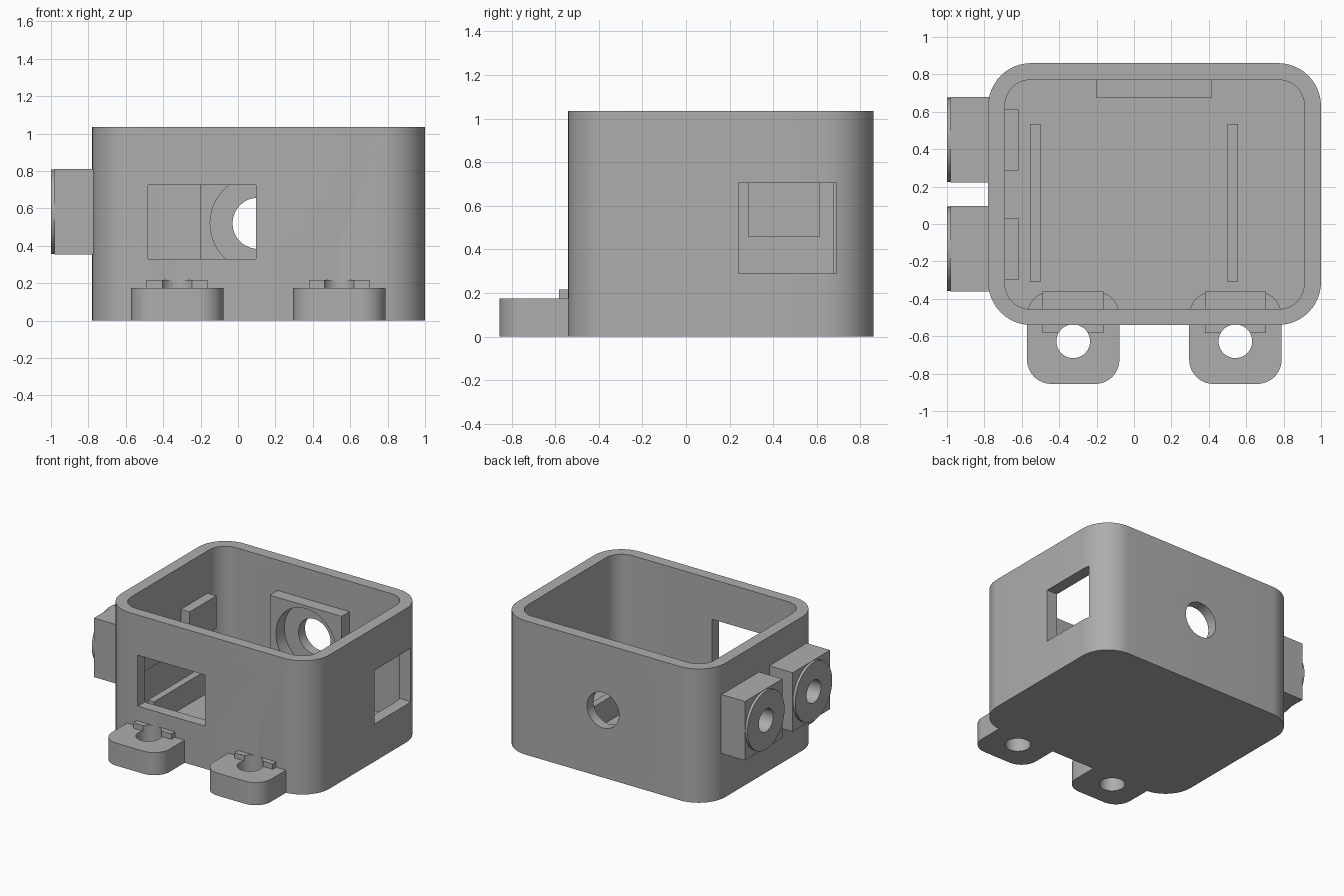
import bpy, bmesh, math
from mathutils import Matrix, Vector

if "Cube" in bpy.data.objects:
    bpy.data.objects.remove(bpy.data.objects["Cube"])

grey = bpy.data.materials.new("plain_grey")
grey.use_nodes = True
COLOUR = (0.42, 0.42, 0.42, 1)
grey.diffuse_color = COLOUR
grey.node_tree.nodes["Principled BSDF"].inputs["Base Color"].default_value = COLOUR

parts, cutters = [], []


def add(name, bm, cutter=False):
    bmesh.ops.recalc_face_normals(bm, faces=bm.faces)
    mesh = bpy.data.meshes.new(name)
    bm.to_mesh(mesh)
    bm.free()
    mesh.materials.append(grey)
    obj = bpy.data.objects.new(name, mesh)
    bpy.context.collection.objects.link(obj)
    (cutters if cutter else parts).append(obj)
    obj.hide_render = cutter
    return obj


def box(name, x, y, z, cutter=False):
    bm = bmesh.new()
    bmesh.ops.create_cube(bm, size=1)
    for v in bm.verts:
        v.co = Vector([(r[0] + r[1]) / 2 + c * (r[1] - r[0])
                       for r, c in zip((x, y, z), v.co)])
    return add(name, bm, cutter)


def rounded_box(name, x, y, z, radius, cutter=False, steps=12):
    """Upright prism with rounded vertical corners."""
    bm = bmesh.new()
    ring = []
    corners = ((x[1], y[1], -1, -1), (x[0], y[1], 1, -1),
               (x[0], y[0], 1, 1), (x[1], y[0], -1, 1))
    for i, (cx, cy, sx, sy) in enumerate(corners):
        for k in range(steps + 1):
            a = (i + k / steps) * math.pi / 2
            ring.append(bm.verts.new((cx + radius * (sx + math.cos(a)),
                                      cy + radius * (sy + math.sin(a)), z[0])))
    face = bm.faces.new(ring)
    top = bmesh.ops.extrude_face_region(bm, geom=[face])["geom"]
    bmesh.ops.translate(bm, vec=(0, 0, z[1] - z[0]),
                        verts=[g for g in top if isinstance(g, bmesh.types.BMVert)])
    return add(name, bm, cutter)


def cylinder(name, axis, start, end, centre, radius, cutter=False):
    """Cylinder along an axis; centre gives the other two coordinates in order."""
    bm = bmesh.new()
    bmesh.ops.create_cone(bm, cap_ends=True, segments=48, radius1=radius,
                          radius2=radius, depth=end - start)
    turn = {"X": Matrix.Rotation(math.pi / 2, 4, "Y"),
            "Y": Matrix.Rotation(math.pi / 2, 4, "X"), "Z": Matrix()}[axis]
    place = list(centre)
    place.insert("XYZ".index(axis), (start + end) / 2)
    bmesh.ops.transform(bm, matrix=Matrix.Translation(place) @ turn, verts=bm.verts)
    return add(name, bm, cutter)


def cut(obj, *tools):
    for tool in tools:
        mod = obj.modifiers.new("cut", "BOOLEAN")
        mod.operation = "DIFFERENCE"
        mod.solver = "EXACT"
        mod.object = tool


# Open box with two windows and a round port in the back wall
shell = rounded_box("housing", (-0.78, 1), (-0.54, 0.86), (0, 1.035), 0.23)
cavity = rounded_box("cavity_cutter", (-0.69, 0.91), (-0.455, 0.77), (0.09, 1.2), 0.135, True)
front_window = box("front_window_cutter", (-0.48, 0.095), (-0.7, -0.4), (0.33, 0.725), True)
side_window = box("side_window_cutter", (0.8, 1.1), (0.24, 0.69), (0.29, 0.705), True)
port = cylinder("port_cutter", "Y", 0.6, 1, (0.108, 0.52), 0.137, True)
recess = cylinder("recess_cutter", "Y", 0.6, 0.78, (0.108, 0.52), 0.257, True)
cut(shell, cavity, front_window, side_window, port, recess)

# Reinforcing plate behind the port
plate = box("port_plate", (-0.2, 0.415), (0.675, 0.775), (0.24, 0.8))
cut(plate, recess)

# Side bosses, each with a raised ring, a blind hole and an inner pad
for label, y in (("back", 0.45), ("front", -0.133)):
    bore = cylinder(label + "_bore_cutter", "X", -1.1, -0.65, (y, 0.582), 0.088, True)
    boss = box(label + "_boss", (-0.98, -0.74), (y - 0.229, y + 0.229), (0.354, 0.81))
    ring = cylinder(label + "_boss_ring", "X", -1, -0.97, (y, 0.582), 0.226)
    pad = box(label + "_inner_pad", (-0.72, -0.615), (y - 0.163, y + 0.163), (0.457, 0.707))
    for obj in (shell, boss, ring, pad):
        cut(obj, bore)

# Mounting tabs with a stepped strip and a screw hole
for label, x in (("right", -0.325), ("left", 0.542)):
    hole = cylinder(label + "_screw_cutter", "Z", -0.2, 0.4, (x, -0.627), 0.09, True)
    tab = rounded_box(label + "_tab", (x - 0.247, x + 0.247), (-0.855, -0.36), (0, 0.175), 0.13)
    strip = box(label + "_tab_strip", (x - 0.163, x + 0.163), (-0.583, -0.36), (0.15, 0.217))
    for obj in (shell, tab, strip):
        cut(obj, hole)

# Rails on the floor
for label, x in (("right", -0.528), ("left", 0.528)):
    box(label + "_rail", (x - 0.027, x + 0.027), (-0.31, 0.535), (0.08, 0.27))

# Bake the cuts, drop the cutters, smooth the curved walls
depsgraph = bpy.context.evaluated_depsgraph_get()
baked = [bpy.data.meshes.new_from_object(p.evaluated_get(depsgraph)) for p in parts]
for part, mesh in zip(parts, baked):
    part.modifiers.clear()
    part.data = mesh
for tool in cutters:
    bpy.data.objects.remove(tool)
bpy.ops.object.select_all(action="DESELECT")
for part in parts:
    part.select_set(True)
bpy.context.view_layer.objects.active = shell
bpy.ops.object.shade_smooth_by_angle(angle=math.radians(30))
